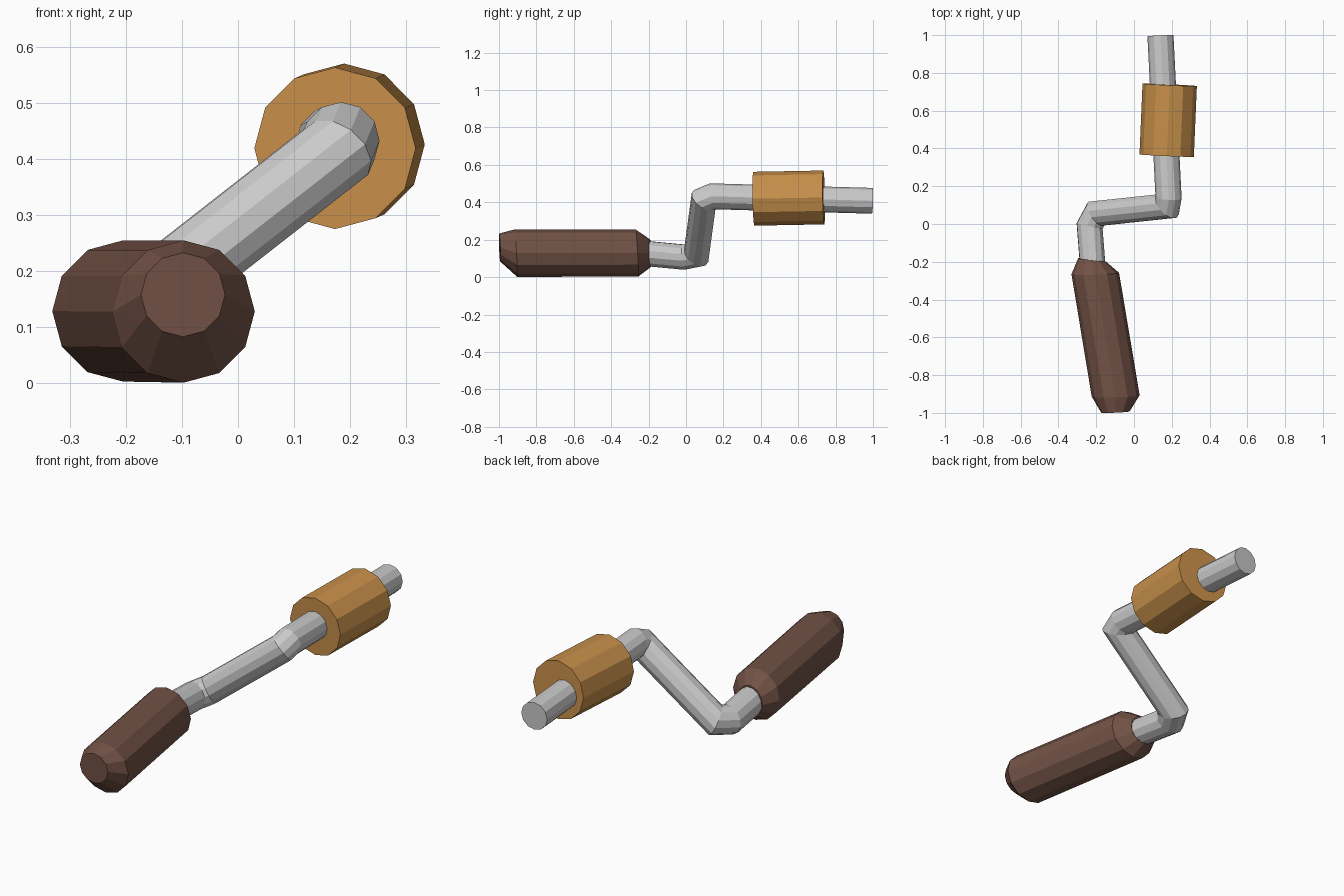
import bpy, bmesh, math
from mathutils import Vector

if "Cube" in bpy.data.objects:
    bpy.data.objects.remove(bpy.data.objects["Cube"])

SIDES = 12


def material(name, colour):
    m = bpy.data.materials.new(name)
    m.diffuse_color = (*colour, 1)
    m.use_nodes = True
    m.node_tree.nodes["Principled BSDF"].inputs["Base Color"].default_value = m.diffuse_color
    return m


def circle(centre, radius, axis):
    # ring of points around centre, facing along axis
    axis = Vector(axis).normalized()
    u = (Vector((1, 0, 0)) - axis * axis.x).normalized()
    v = u.cross(axis)
    pts = []
    for i in range(SIDES):
        a = math.tau * i / SIDES
        pts.append(Vector(centre) + radius * (u * math.cos(a) + v * math.sin(a)))
    return pts


def skin(name, rings, mat=None):
    # join successive rings into a closed flat-shaded solid
    bm = bmesh.new()
    loops = [[bm.verts.new(p) for p in ring] for ring in rings]
    for a, b in zip(loops, loops[1:]):
        for i in range(SIDES):
            j = (i + 1) % SIDES
            bm.faces.new((a[i], a[j], b[j], b[i]))
    bm.faces.new(loops[0])
    bm.faces.new(loops[-1])
    bmesh.ops.recalc_face_normals(bm, faces=bm.faces)
    me = bpy.data.meshes.new(name)
    bm.to_mesh(me)
    bm.free()
    ob = bpy.data.objects.new(name, me)
    bpy.context.collection.objects.link(ob)
    if mat:
        me.materials.append(mat)
    return ob


def mitred_rings(path, radius):
    # carry a circle along the path, cutting it on the mitre plane at each bend
    path = [Vector(p) for p in path]
    dirs = [(b - a).normalized() for a, b in zip(path, path[1:])]
    rings = [circle(path[0], radius, dirs[0])]
    for k in range(1, len(path)):
        d = dirs[k - 1]
        n = d + dirs[k] if k < len(dirs) else d
        rings.append([p + d * ((path[k] - p).dot(n) / d.dot(n)) for p in rings[-1]])
    return rings


# bent steel crank
crank_path = [(0.14, 0.997, 0.408), (0.183, 0.14, 0.432), (0.175, 0.095, 0.413),
              (-0.20, 0.055, 0.12), (-0.235, -0.01, 0.107), (-0.21, -0.33, 0.137)]
skin("crank_rod", mitred_rings(crank_path, 0.069))

# wooden roller sleeve on the upper rod
roller_axis = (0.017, 0.375, 0.007)
skin("roller_sleeve", [circle(c, 0.144, roller_axis) for c in
                       ((0.173, 0.362, 0.419), (0.189, 0.737, 0.426))],
     material("orange_wood", (0.58, 0.28, 0.07)))

# hand grip with tapered ends
grip = [((-0.098, -0.996, 0.158), 0.075, (-0.05, 1, 0.04)),
        ((-0.097, -0.91, 0.128), 0.127, (-0.03, 1, 0.06)),
        ((-0.205, -0.262, 0.129), 0.126, (-0.03, 1, 0.06)),
        ((-0.222, -0.19, 0.128), 0.074, (0.12, 1, 0.03))]
skin("hand_grip", [circle(*g) for g in grip],
     material("brown_wood", (0.17, 0.085, 0.06)))
